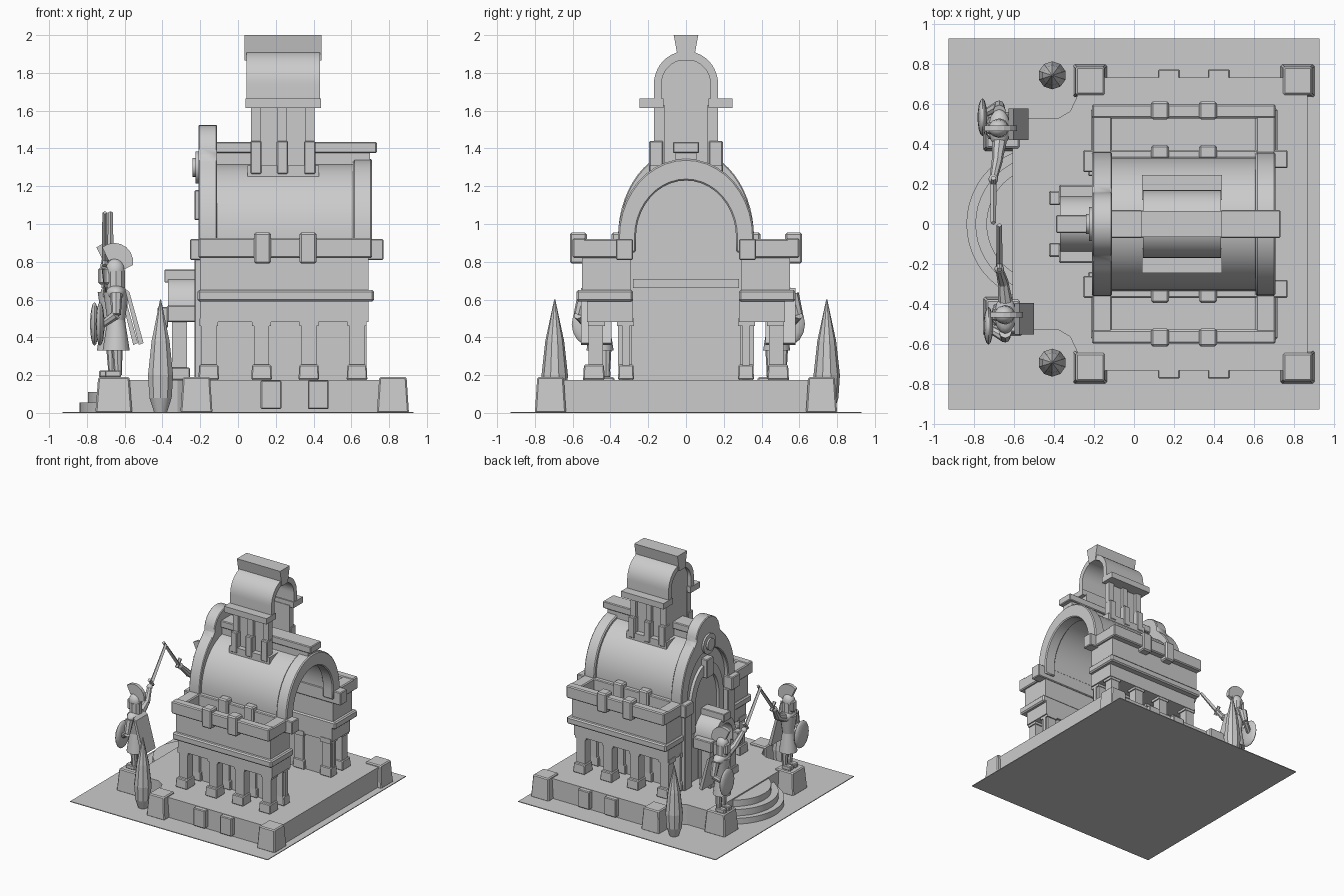
import bpy, bmesh, math
from mathutils import Vector

cube = bpy.data.objects.get("Cube")
if cube:
    bpy.data.objects.remove(cube)

stone = bpy.data.materials.new("grey_stone")
stone.use_nodes = True
GREY = (0.6, 0.6, 0.6, 1)
stone.diffuse_color = GREY
stone.node_tree.nodes["Principled BSDF"].inputs["Base Color"].default_value = GREY


def finish(name, bm, bevel=0, smooth=False):
    bmesh.ops.recalc_face_normals(bm, faces=bm.faces)
    mesh = bpy.data.meshes.new(name)
    bm.to_mesh(mesh)
    bm.free()
    mesh.materials.append(stone)
    ob = bpy.data.objects.new(name, mesh)
    bpy.context.collection.objects.link(ob)
    if bevel:
        mod = ob.modifiers.new("soft_edges", "BEVEL")
        mod.width, mod.segments = bevel, 1
    if smooth:
        bpy.ops.object.select_all(action="DESELECT")
        ob.select_set(True)
        bpy.context.view_layer.objects.active = ob
        bpy.ops.object.shade_smooth_by_angle(angle=math.radians(35))
    return ob


def box(name, x, y, z, bevel=0, taper=1.0):
    """Box from (min, max) ranges; taper shrinks the top."""
    bm = bmesh.new()
    bmesh.ops.create_cube(bm, size=1)
    mid = [(r[0] + r[1]) / 2 for r in (x, y, z)]
    size = [r[1] - r[0] for r in (x, y, z)]
    for v in bm.verts:
        k = taper if v.co.z > 0 else 1
        v.co = [m + c * s * f for m, c, s, f in zip(mid, v.co, size, (k, k, 1))]
    return finish(name, bm, bevel)


def side(s, y0, y1):
    return tuple(sorted((s * y0, s * y1)))


def prism(name, outline, lo, hi, axis="x", bevel=0, smooth=False):
    """Extrude a 2D outline along an axis."""
    place = {"x": lambda a, b, t: (t, a, b), "y": lambda a, b, t: (a, t, b),
             "z": lambda a, b, t: (a, b, t)}[axis]
    bm = bmesh.new()
    face = bm.faces.new([bm.verts.new(place(a, b, lo)) for a, b in outline])
    ext = bmesh.ops.extrude_face_region(bm, geom=[face])
    shift = Vector(place(0, 0, hi - lo))
    bmesh.ops.translate(bm, vec=shift, verts=[g for g in ext["geom"] if isinstance(g, bmesh.types.BMVert)])
    return finish(name, bm, bevel, smooth)


def arch(w, spring, top, foot, n=20):
    """Arch outline in (y, z), from the right foot over to the left foot."""
    pts = [(w * math.cos(math.pi * i / n), spring + (top - spring) * math.sin(math.pi * i / n)) for i in range(n + 1)]
    return [(w, foot)] + pts + [(-w, foot)] if foot < spring else pts


def vault(name, outer, inner, x0, x1, bevel=0):
    return prism(name, outer + inner[::-1], x0, x1, bevel=bevel, smooth=True)


def rod(name, a, b, r1, r2, sides=8):
    a, b = Vector(a), Vector(b)
    bm = bmesh.new()
    bmesh.ops.create_cone(bm, cap_ends=True, segments=sides, radius1=r1, radius2=r2, depth=(b - a).length)
    turn = (b - a).to_track_quat("Z", "Y")
    for v in bm.verts:
        v.co = turn @ v.co + (a + b) / 2
    return finish(name, bm, smooth=True)


def ball(name, centre, size):
    bm = bmesh.new()
    bmesh.ops.create_uvsphere(bm, u_segments=14, v_segments=8, radius=1)
    for v in bm.verts:
        v.co = [c + k * s for c, k, s in zip(centre, v.co, size)]
    return finish(name, bm, smooth=True)


# Ground, terrace and round entrance steps
box("ground", (-0.93, 0.93), (-0.93, 0.93), (0, 0.006))
half = [(0.87, 0.735), (-0.27, 0.735), (-0.285, 0.64), (-0.32, 0.565), (-0.38, 0.53), (-0.61, 0.53)]
prism("terrace", half + [(x, -y) for x, y in reversed(half)], 0, 0.175, "z")
for i, r in enumerate((0.39, 0.345, 0.29)):
    rod("round_step", (-0.45, 0, 0), (-0.45, 0, 0.055 + 0.055 * i), r, r, 48)

for s in (1, -1):
    # Terrace piers and wall blocks
    for x in (-0.22, 0.82):
        box("corner_pier", (x - 0.085, x + 0.085), side(s, 0.635, 0.8), (0, 0.19), 0.008, 0.85)
    for x in (0.175, 0.425):
        box("terrace_block", (x - 0.055, x + 0.055), side(s, 0.7, 0.775), (0.02, 0.172), 0.006)

    # Side wing: inner wall, arcade pillars, body, cornice
    box("wing_inner_wall", (-0.15, 0.68), side(s, 0.3, 0.335), (0.175, 0.6))
    for x in (-0.155, 0.125, 0.375, 0.63):
        for y in (0.475, 0.32):
            box("pillar_base", (x - 0.055, x + 0.055), side(s, y - 0.045, y + 0.07 if y > 0.4 else y + 0.04), (0.175, 0.255), 0.006, 0.92)
            box("pillar_shaft", (x - 0.04, x + 0.04), side(s, y - 0.035, y + 0.04), (0.25, 0.5))
            box("pillar_cap", (x - 0.05, x + 0.05), side(s, y - 0.045, y + 0.045), (0.46, 0.5))
    box("wing_lintel", (-0.2, 0.69), side(s, 0.28, 0.525), (0.48, 0.6))
    box("wing_cornice", (-0.215, 0.72), side(s, 0.28, 0.58), (0.59, 0.65), 0.01)
    box("wing_wall", (-0.2, 0.69), side(s, 0.29, 0.55), (0.65, 0.83))
    # Hollow parapet around the wing roof
    box("parapet_outer", (-0.21, 0.71), side(s, 0.53, 0.6), (0.82, 0.925), 0.008)
    for x in ((-0.21, -0.11), (0.61, 0.71)):
        box("parapet_end", x, side(s, 0.31, 0.55), (0.82, 0.92), 0.008)
    box("vault_springer", (-0.25, 0.77), side(s, 0.28, 0.37), (0.81, 0.92), 0.006)
    for x in (0.13, 0.37):
        box("parapet_bracket", (x - 0.045, x + 0.045), side(s, 0.525, 0.615), (0.79, 0.955), 0.01)
        box("vault_bracket", (x - 0.045, x + 0.045), side(s, 0.325, 0.395), (0.83, 0.955), 0.01)

    # Front face pilasters
    box("front_pilaster", (-0.23, -0.13), side(s, 0.24, 0.34), (0.175, 0.82), 0.006)
    box("front_capital", (-0.255, -0.13), side(s, 0.26, 0.37), (0.81, 0.92), 0.006)
    # Cypress trees
    y = s * 0.72 + 0.025
    for z, r, z2, r2 in ((0, 0.035, 0.08, 0.062), (0.08, 0.062, 0.2, 0.07), (0.2, 0.07, 0.38, 0.05), (0.38, 0.05, 0.6, 0.003)):
        rod("cypress", (-0.41, y, z), (-0.41, y, z2), r, r2, 10)

    # Porch columns and eaves
    for x in (-0.31,):
        box("porch_column", (x - 0.04, x + 0.04), side(s, 0.1, 0.175), (0.175, 0.5))
        box("porch_column_base", (x - 0.055, x + 0.055), side(s, 0.09, 0.19), (0.175, 0.24), 0.005)
    box("porch_eave", (-0.375, -0.2), side(s, 0.1, 0.195), (0.48, 0.57), 0.006)
    box("porch_bracket", (-0.425, -0.37), side(s, 0.095, 0.165), (0.45, 0.56), 0.006)
    # Lantern columns and eaves
    for x in (0.095, 0.235, 0.38):
        box("lantern_column", (x - 0.025, x + 0.025), side(s, 0.115, 0.17), (1.3, 1.63))
        box("lantern_foot", (x - 0.03, x + 0.03), side(s, 0.12, 0.195), (1.265, 1.44), 0.006)
    box("lantern_side", (0.075, 0.405), side(s, 0.115, 0.145), (1.28, 1.63))
    box("lantern_eave", (0.04, 0.44), side(s, 0.12, 0.245), (1.615, 1.665))

# Main vault, rear rib and ridge beam
vault("main_vault", arch(0.335, 0.93, 1.32, 0.85), arch(0.285, 0.93, 1.25, 0.85), -0.15, 0.66)
vault("rear_rib", arch(0.36, 0.93, 1.345, 0.85), arch(0.265, 0.93, 1.23, 0.85), 0.61, 0.71, 0.008)
box("ridge_beam", (-0.12, 0.7), (-0.055, 0.055), (1.27, 1.39))
box("ridge_cap", (-0.12, 0.735), (-0.07, 0.07), (1.375, 1.435), 0.006)

# Front gable with a round crest, recessed wall and medallion
crest = [(0.16 * math.cos(math.pi * i / 14), 1.365 + 0.16 * math.sin(math.pi * i / 14)) for i in range(15)]
shoulder = [p for p in arch(0.36, 0.93, 1.40, 0.85, 28) if p[1] < 1.35]
right, left = [p for p in shoulder if p[0] > 0], [p for p in shoulder if p[0] < 0]
vault("gable_rim", right + crest + left, arch(0.27, 0.93, 1.25, 0.85), -0.21, -0.11, 0.006)
prism("front_wall", arch(0.3, 0.93, 1.27, 0.175), -0.175, -0.13)
vault("gable_inner_arch", arch(0.22, 0.8, 1.13, 0.6), arch(0.16, 0.8, 1.05, 0.6), -0.2, -0.17)
rod("medallion", (-0.225, 0, 1.3), (-0.2, 0, 1.3), 0.085, 0.085, 20)
rod("medallion_centre", (-0.24, 0, 1.3), (-0.2, 0, 1.3), 0.05, 0.05, 20)
box("gable_keystone", (-0.23, -0.17), (-0.045, 0.045), (1.02, 1.18), 0.006)

# Porch vault, ridge and door
vault("porch_vault", arch(0.14, 0.55, 0.715, 0.5), arch(0.1, 0.55, 0.66, 0.5), -0.37, -0.17)
box("porch_ridge", (-0.39, -0.17), (-0.045, 0.045), (0.69, 0.758), 0.004)
prism("door", arch(0.09, 0.5, 0.62, 0.175), -0.182, -0.17)
box("inner_door_lintel", (-0.13, -0.12), (-0.28, 0.28), (0.66, 0.71))

# Roof lantern, closed at the front and open at the rear
vault("lantern_vault", arch(0.17, 1.74, 1.915, 1.62), arch(0.13, 1.74, 1.87, 1.62), 0.045, 0.435)
prism("lantern_wall", arch(0.15, 1.74, 1.89, 1.28), 0.075, 0.1)
prism("lantern_ridge", [(-0.04, 1.865), (0.04, 1.865), (0.065, 2), (-0.065, 2)], 0.035, 0.442)
box("lantern_sill", (0.05, 0.43), (-0.19, 0.19), (1.25, 1.31))


def guard(s, x, yc):
    """Standing guard looking out from the entrance, sword raised to the middle."""
    def at(dx, dy, z):
        return (x + dx, s * (yc + dy), z)
    box("guard_plinth", (-0.755, -0.56), side(s, 0.365, 0.56), (0, 0.19), 0.008, 0.85)
    for d in (-0.032, 0.032):
        box("boot", (x - 0.06, x + 0.025), side(s, yc + d - 0.022, yc + d + 0.022), (0.188, 0.225), 0.006)
        rod("shin", at(0.01, d, 0.2), at(0.005, d, 0.37), 0.02, 0.03)
    rod("tunic_skirt", at(0, 0, 0.33), at(0, 0, 0.5), 0.072, 0.045, 12)
    rod("torso", at(0, 0, 0.48), at(0, 0, 0.64), 0.045, 0.068, 12)
    ball("shoulders", at(0, 0, 0.635), (0.055, 0.095, 0.045))
    ball("helmet", at(-0.005, 0, 0.755), (0.052, 0.046, 0.062))
    rod("helmet_neck", at(0, 0, 0.66), at(0, 0, 0.75), 0.05, 0.05, 10)
    box("visor", (x - 0.065, x - 0.02), side(s, yc - 0.03, yc + 0.03), (0.68, 0.77), 0.01)
    # Fan crest
    arc = [math.radians(a) for a in range(-10, 131, 20)]
    outer = [(x - 0.01 + 0.1 * math.cos(a), 0.8 + 0.1 * math.sin(a)) for a in arc]
    inner = [(x - 0.01 + 0.045 * math.cos(a), 0.765 + 0.05 * math.sin(a)) for a in arc]
    prism("helmet_crest", outer + inner[::-1], s * yc - 0.014, s * yc + 0.014, "y")
    # Cloak, shield and arms
    cloak = [(x + 0.045, 0.66), (x + 0.07, 0.64), (x + 0.145, 0.37), (x + 0.12, 0.36)]
    prism("cloak", cloak, *side(s, yc - 0.06, yc + 0.1), "y")
    rod("lowered_upper_arm", at(0, 0.085, 0.63), at(0, 0.115, 0.52), 0.033, 0.025)
    rod("lowered_forearm", at(0, 0.115, 0.52), at(-0.07, 0.075, 0.47), 0.026, 0.02)
    ball("shield", at(-0.085, 0.055, 0.47), (0.024, 0.095, 0.115))
    rod("raised_upper_arm", at(0, -0.07, 0.64), at(-0.01, -0.16, 0.68), 0.036, 0.026)
    hand = (x - 0.03, s * 0.225, 0.78)
    rod("raised_forearm", at(-0.01, -0.16, 0.68), hand, 0.028, 0.019)
    ball("fist", hand, (0.024, 0.024, 0.024))
    rod("sword_guard", (x - 0.03, s * 0.18, 0.78), (x - 0.03, s * 0.23, 0.84), 0.014, 0.014, 6)
    rod("sword_blade", (x - 0.03, s * 0.235, 0.76), (x - 0.03, s * 0.005, 1.06), 0.017, 0.013, 4)


guard(1, -0.675, 0.48)
guard(-1, -0.645, 0.455)
